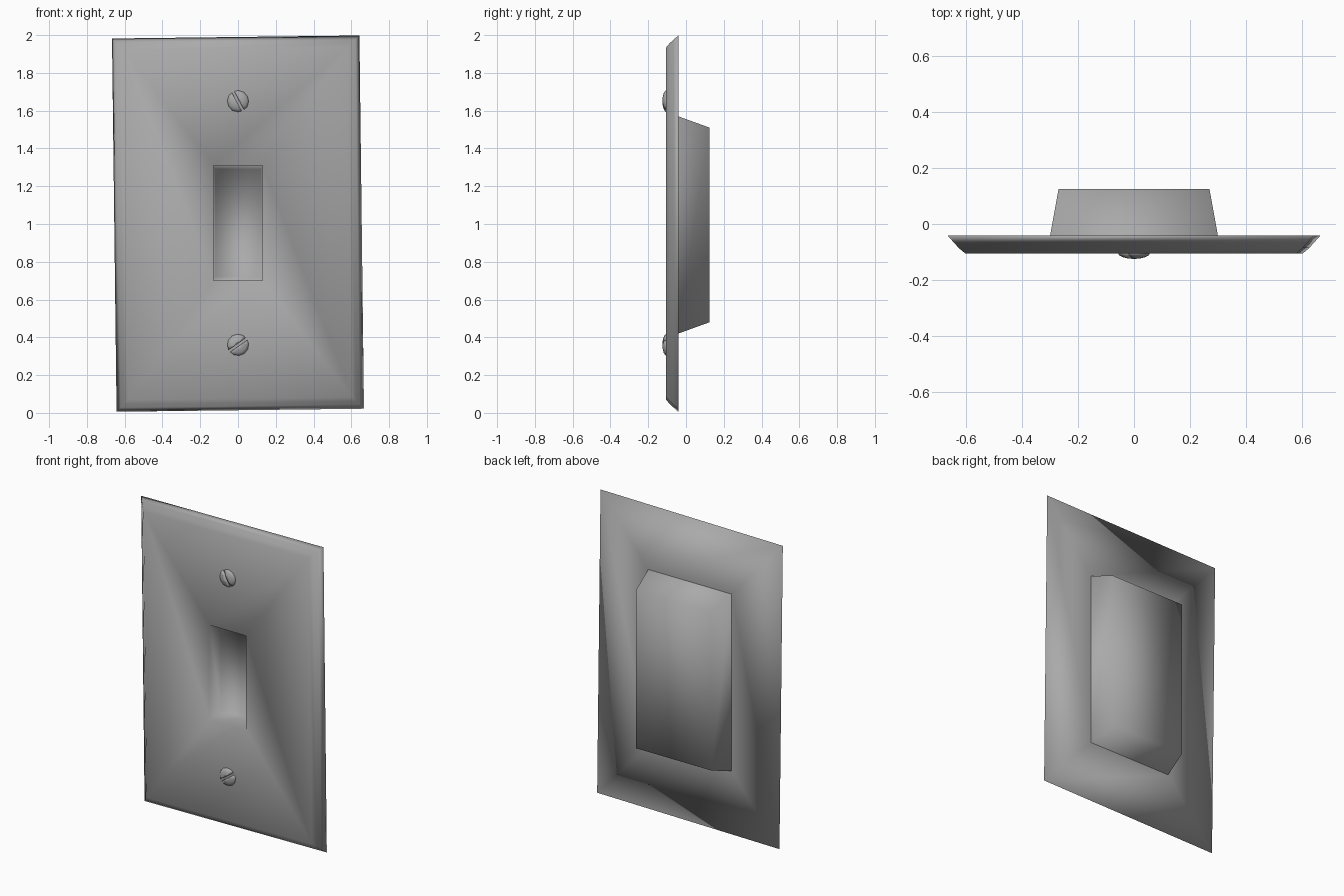
import bpy, bmesh, math
from mathutils import Matrix, Vector

if "Cube" in bpy.data.objects:
    bpy.data.objects.remove(bpy.data.objects["Cube"])

# Dark grey finish shared by all parts
grey = bpy.data.materials.new("dark_grey")
grey.diffuse_color = (0.4, 0.4, 0.4, 1)
grey.use_nodes = True
grey.node_tree.nodes["Principled BSDF"].inputs["Base Color"].default_value = grey.diffuse_color


def finish(bm, name, angle):
    bmesh.ops.recalc_face_normals(bm, faces=bm.faces[:])
    me = bpy.data.meshes.new(name)
    bm.to_mesh(me)
    bm.free()
    me.materials.append(grey)
    ob = bpy.data.objects.new(name, me)
    bpy.context.collection.objects.link(ob)
    bpy.ops.object.select_all(action='DESELECT')
    ob.select_set(True)
    bpy.context.view_layer.objects.active = ob
    bpy.ops.object.shade_smooth_by_angle(angle=math.radians(angle))
    return ob


def rect(hx, z0, z1, y, tilt=0.0):
    """Rectangular loop facing the front, optionally tilted about its centre."""
    c = Vector((0, 0, (z0 + z1) / 2))
    rot = Matrix.Rotation(math.radians(tilt), 3, 'Y')
    pts = [Vector((x, y, z)) for x, z in ((-hx, z0), (hx, z0), (hx, z1), (-hx, z1))]
    return [rot @ (p - c) + c for p in pts]


def skin(name, loops, angle=180):
    """Join successive four-point loops and cap the last one; fully smooth."""
    bm = bmesh.new()
    rows = [[bm.verts.new(p) for p in loop] for loop in loops]
    for a, b in zip(rows, rows[1:]):
        for i in range(4):
            j = (i + 1) % 4
            bm.faces.new((a[i], a[j], b[j], b[i]))
    bm.faces.new(rows[-1])
    return finish(bm, name, angle)


# Wall plate: flat back, rounded rim, front face, recessed switch opening
TILT = -0.7
rim = [(0.0, -0.041), (0.022, -0.066), (0.04, -0.086), (0.062, -0.105)]
loops = [rect(0.30, 0.42, 1.57, -0.041)]
loops += [rect(0.655 - d, 0.014 + d, 1.99 - d, y, TILT) for d, y in rim]
loops += [rect(0.13, 0.70, 1.31, -0.105),
          rect(0.122, 0.72, 1.29, 0.0)]
skin("wall_plate", loops)

# Tapered switch housing behind the plate
skin("switch_housing", [rect(0.30, 0.42, 1.57, -0.041), rect(0.27, 0.48, 1.51, 0.125)])


def screw(name, z, slot_angle):
    """Domed head made of two halves with a slot between them."""
    bm = bmesh.new()
    for side in (-1, 1):
        half = bmesh.new()
        bmesh.ops.create_uvsphere(half, u_segments=12, v_segments=8, radius=1)
        bmesh.ops.scale(half, vec=(0.058, 0.058, 0.022), verts=half.verts[:])
        for co, no in (((side * 0.007, 0, 0), (-side, 0, 0)), ((0, 0, -0.002), (0, 0, -1))):
            cut = bmesh.ops.bisect_plane(
                half, geom=half.verts[:] + half.edges[:] + half.faces[:],
                plane_co=co, plane_no=no, clear_outer=True)
            edges = [e for e in cut['geom_cut'] if isinstance(e, bmesh.types.BMEdge)]
            bmesh.ops.contextual_create(half, geom=edges)
        me = bpy.data.meshes.new("half")
        half.to_mesh(me)
        half.free()
        bm.from_mesh(me)
        bpy.data.meshes.remove(me)
    place = (Matrix.Translation((0, -0.103, z))
             @ Matrix.Rotation(math.radians(90), 4, 'X')
             @ Matrix.Rotation(math.radians(slot_angle), 4, 'Z'))
    bm.transform(place)
    return finish(bm, name, 180)


# Mounting screws
screw("upper_screw", 1.65, 28)
screw("lower_screw", 0.36, -55)
